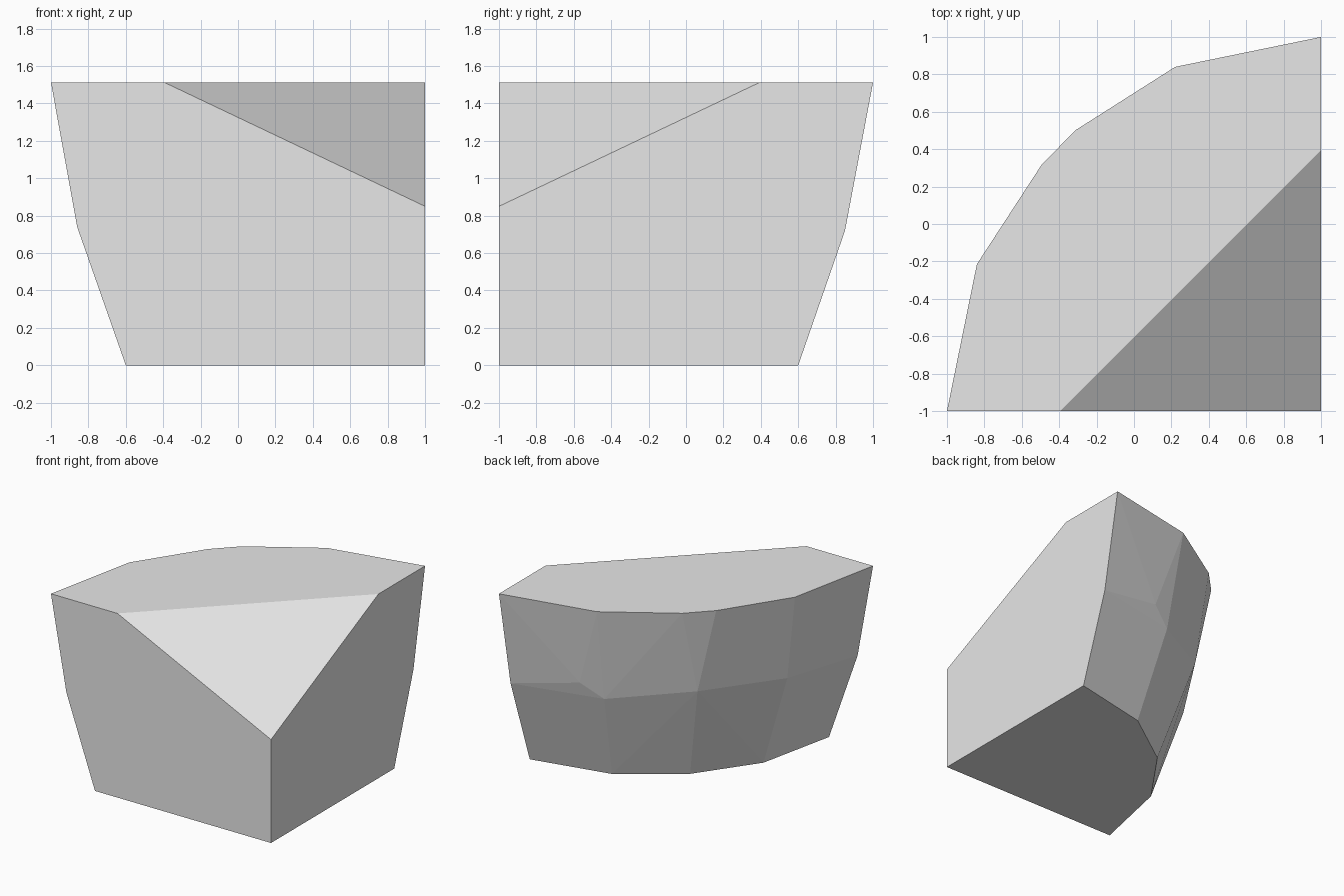
import bpy
import bmesh
import math

default_cube = bpy.data.objects.get("Cube")
if default_cube:
    bpy.data.objects.remove(default_cube, do_unlink=True)

# Plain grey stone
stone = bpy.data.materials.new("stone_grey")
stone.use_nodes = True
grey = (0.8, 0.8, 0.8, 1.0)
stone.diffuse_color = grey
stone.node_tree.nodes["Principled BSDF"].inputs["Base Color"].default_value = grey

HEIGHT = 1.513

# Outlines of the rounded side, from back to front
base_outline = [(1, 0.6), (0.35, 0.46), (-0.125, 0.125), (-0.46, -0.35), (-0.6, -1)]
top_outline = [(1, 1), (0.22, 0.84), (-0.315, 0.5), (-0.495, 0.315), (-0.84, -0.215), (-1, -1)]

# Irregular bulge at mid height
waist = [(1, 0.85, 0.72), (0.43, 0.765, 0.845), (0.257, 0.694, 0.73),
         (-0.33, 0.322, 0.808), (-0.722, -0.284, 0.79), (-0.86, -1, 0.74)]

# Square corner, with its upper tip sliced off
corner = [(1, -1, 0), (1, -1, 0.85), (1, 0.395, HEIGHT), (-0.395, -1, HEIGHT)]

points = [(x, y, 0) for x, y in base_outline]
points += [(x, y, HEIGHT) for x, y in top_outline]
points += waist + corner

# Wrap the outlines in a faceted shell and merge its flat faces
bm = bmesh.new()
for point in points:
    bm.verts.new(point)
bmesh.ops.convex_hull(bm, input=bm.verts[:])
bmesh.ops.dissolve_limit(bm, angle_limit=math.radians(0.5),
                         verts=bm.verts[:], edges=bm.edges[:])
bmesh.ops.recalc_face_normals(bm, faces=bm.faces[:])

mesh = bpy.data.meshes.new("rock_chunk")
bm.to_mesh(mesh)
bm.free()
mesh.materials.append(stone)
rock = bpy.data.objects.new("rock_chunk", mesh)
bpy.context.collection.objects.link(rock)
